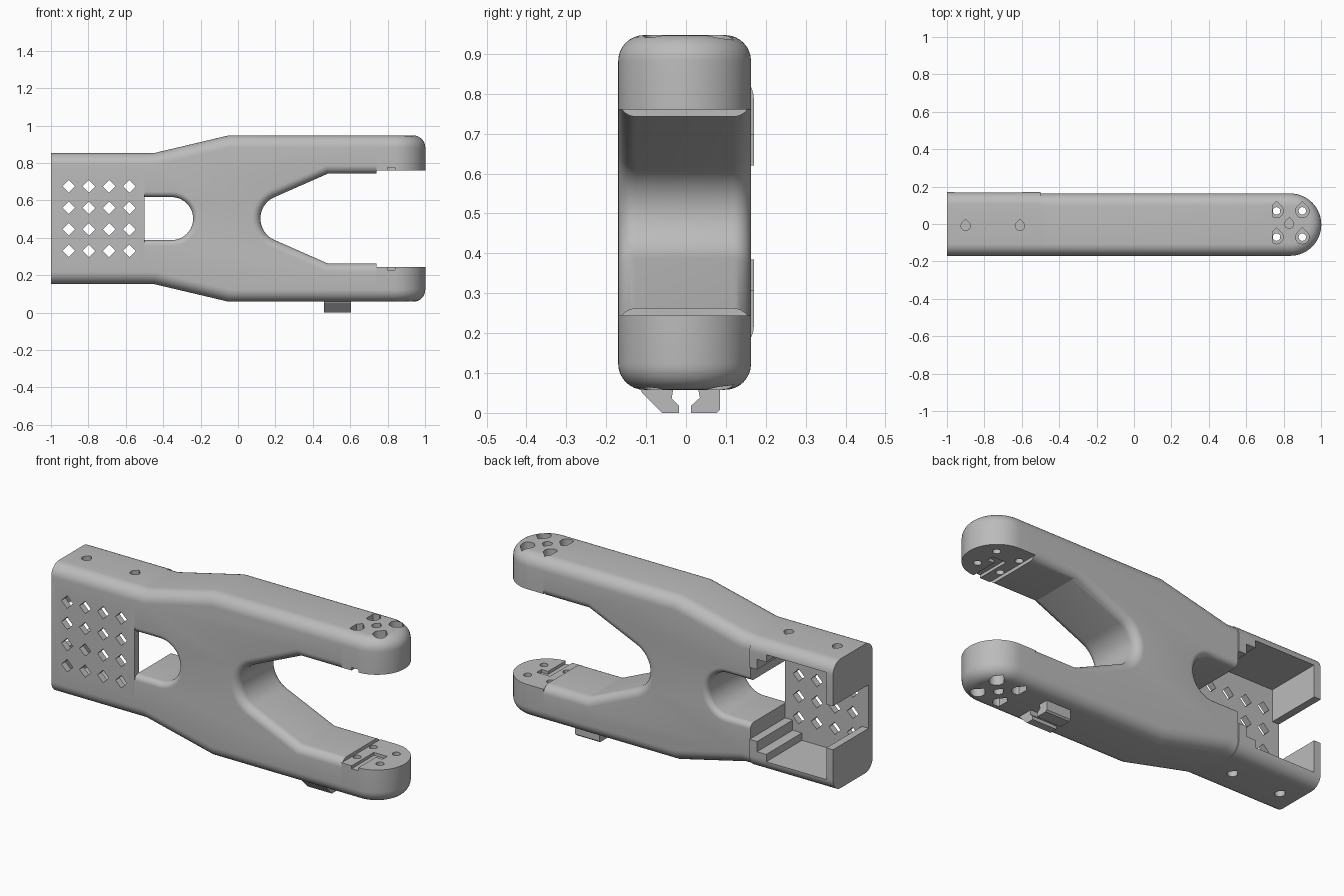
import bpy, bmesh, math

old = bpy.data.objects.get("Cube")
if old:
    bpy.data.objects.remove(old, do_unlink=True)

C = 0.5025               # mid height of the symmetric frame
FRONT, BACK = -0.17, 0.163
YC = (FRONT + BACK) / 2
R = (BACK - FRONT) / 2   # half thickness
OUT, IN, PAD = 0.4445, 0.24, 0.258   # arm half heights
FILLET = 0.065
TIP_X, ARM_END, SPLIT = 0.835, 0.74, -0.5

grey = bpy.data.materials.new("plain_grey")
grey.use_nodes = True
grey.diffuse_color = (0.5, 0.5, 0.5, 1)
grey.node_tree.nodes["Principled BSDF"].inputs["Base Color"].default_value = (0.5, 0.5, 0.5, 1)


def to_object(name, bm):
    bmesh.ops.recalc_face_normals(bm, faces=bm.faces)
    mesh = bpy.data.meshes.new(name)
    bm.to_mesh(mesh)
    bm.free()
    mesh.materials.append(grey)
    obj = bpy.data.objects.new(name, mesh)
    bpy.context.collection.objects.link(obj)
    return obj


def prism_mesh(pts, axis, lo, hi):
    """Extrude a 2D outline along one axis."""
    place = {"x": lambda a, b, d: (d, a, b),
             "y": lambda a, b, d: (a, d, b),
             "z": lambda a, b, d: (a, b, d)}[axis]
    bm = bmesh.new()
    low = [bm.verts.new(place(a, b, lo)) for a, b in pts]
    high = [bm.verts.new(place(a, b, hi)) for a, b in pts]
    bm.faces.new(low)
    bm.faces.new(high)
    for i in range(len(pts)):
        j = (i + 1) % len(pts)
        bm.faces.new((low[i], low[j], high[j], high[i]))
    bmesh.ops.recalc_face_normals(bm, faces=bm.faces)
    return bm


def prism(name, pts, axis, lo, hi):
    return to_object(name, prism_mesh(pts, axis, lo, hi))


def box(x0, x1, y0, y1, z0, z1):
    return prism("cutter", [(x0, y0), (x1, y0), (x1, y1), (x0, y1)], "z", z0, z1)


def arc(cx, cy, r, a0, a1, n):
    angles = [math.radians(a0 + (a1 - a0) * i / n) for i in range(n + 1)]
    return [(cx + r * math.cos(a), cy + r * math.sin(a)) for a in angles]


def teardrop(x, y, r):
    return arc(x, y, r, 135, 405, 18) + [(x, y + r * 1.41)]


def round_edges(bm, rule, radius):
    edges = [e for e in bm.edges if rule(*[v.co for v in e.verts])]
    bmesh.ops.bevel(bm, geom=edges, offset=radius, offset_type="OFFSET",
                    segments=8, profile=0.5, affect="EDGES", clamp_overlap=False)


def cut(target, cutters):
    for c in cutters:
        mod = target.modifiers.new("cut", "BOOLEAN")
        mod.operation, mod.solver, mod.object = "DIFFERENCE", "EXACT", c
        bpy.context.view_layer.objects.active = target
        bpy.ops.object.modifier_apply(modifier=mod.name)
        bpy.data.objects.remove(c, do_unlink=True)


def finish(obj):
    bpy.ops.object.select_all(action="DESELECT")
    obj.select_set(True)
    bpy.context.view_layer.objects.active = obj
    bpy.ops.object.shade_smooth_by_angle(angle=math.radians(22))


# Forked frame: half outline, mirrored about the mid height
half = arc(0.245, 0, 0.125, 180, 114, 8)
half += [(0.48, IN), (ARM_END, IN), (ARM_END, OUT), (-0.05, OUT), (-0.45, 0.35), (SPLIT, 0.35)]
half += [(SPLIT, 0.115)] + arc(-0.355, 0, 0.115, 90, 0, 10)
outline = half + [(x, -z) for x, z in reversed(half[1:-1])]
bm = prism_mesh([(x, C + z) for x, z in outline], "y", FRONT, BACK)


def rim(test):
    def rule(a, b):
        flat = abs(a.y - b.y) < 1e-5 and min(abs(a.y - FRONT), abs(a.y - BACK)) < 1e-4
        end = abs(a.x - b.x) < 1e-5 and min(abs(a.x - SPLIT), abs(a.x - ARM_END)) < 1e-4
        return flat and not end and test((a.x + b.x) / 2, abs((a.z + b.z) / 2 - C))
    return rule


round_edges(bm, rim(lambda x, h: h > 0.34), FILLET)
round_edges(bm, rim(lambda x, h: x > 0.1 and h < 0.3), 0.045)
round_edges(bm, rim(lambda x, h: x < -0.2 and h < 0.2), 0.03)
frame = to_object("forked_frame", bm)
finish(frame)

# Rounded arm tips with mounting pads
for side, name in ((1, "upper_arm_tip"), (-1, "lower_arm_tip")):
    section = [(R, PAD)] + arc(R - FILLET, OUT - FILLET, FILLET, 0, 90, 8)
    bm = bmesh.new()
    for r, h in section:
        plan = arc(TIP_X, YC, r, -90, 90, 32) + [(ARM_END, YC + r), (ARM_END, YC - r)]
        for x, y in plan:
            bm.verts.new((x, y, C + side * h))
    bmesh.ops.convex_hull(bm, input=bm.verts[:])
    bmesh.ops.delete(bm, geom=[v for v in bm.verts if not v.link_faces], context="VERTS")
    bmesh.ops.dissolve_limit(bm, angle_limit=0.005, verts=bm.verts[:], edges=bm.edges[:])
    tip = to_object(name, bm)

    def span(h0, h1):
        return sorted((C + side * h0, C + side * h1))

    cutters = []
    # Four counterbored screw holes and a blind centre hole
    for x in (0.762, 0.9):
        for y in (-0.07, 0.07):
            cutters.append(prism("cutter", teardrop(x, y, 0.036), "z", *span(PAD + 0.06, 0.5)))
            cutters.append(prism("cutter", arc(x, y, 0.02, 0, 345, 23), "z", *span(0.2, PAD + 0.08)))
    cutters.append(prism("cutter", teardrop(0.83, 0, 0.024), "z", *span(OUT - 0.06, 0.5)))
    # Hooked wire channel across the pad
    hook = [(0.8, -0.2), (0.84, -0.2), (0.84, -0.02), (0.88, -0.02), (0.88, 0.02), (0.8, 0.02)]
    cutters.append(prism("cutter", hook, "z", *span(0.2, PAD + 0.016)))
    cut(tip, cutters)
    finish(tip)

# Handle housing at the closed end
H = 0.35
bm = prism_mesh([(FRONT, C - H), (0.17, C - H), (0.17, C + H), (FRONT, C + H)], "x", -1, SPLIT)
round_edges(bm, lambda a, b: abs(a.x - b.x) > 0.1, FILLET)
housing = to_object("housing", bm)
INNER = FRONT + 0.035
# Stepped cavity open to the back, notch through the end wall
cutters = [box(x0, x1, INNER, 0.3, C - h, C + h) for x0, x1, h in
           ((-0.96, -0.6, 0.29), (-0.96, -0.545, 0.25), (-0.96, -0.48, 0.195), (-1.1, -0.95, 0.118))]
# Diamond vents in the front plate
for i in range(4):
    for j in range(4):
        centre = (-0.905 + 0.108 * i, C + (j - 1.5) * 0.115)
        cutters.append(prism("cutter", arc(*centre, 0.034, 0, 270, 3), "y", -0.3, INNER + 0.05))
# Blind screw holes above and below
for x in (-0.9, -0.61):
    for side in (1, -1):
        z0, z1 = sorted((C + side * 0.31, C + side * 0.4))
        cutters.append(prism("cutter", teardrop(x, -0.01, 0.025), "z", z0, z1))
cut(housing, cutters)
finish(housing)

# Cable clip hooks under the lower arm
hooks = {
    "front_clip_hook": [(-0.12, 0.07), (-0.11, 0.05), (-0.06, 0), (-0.018, 0), (-0.018, 0.018),
                        (-0.036, 0.036), (-0.03, 0.07)],
    "back_clip_hook": [(0.085, 0.07), (0.085, 0.008), (0.077, 0), (0.013, 0), (0.013, 0.018),
                       (0.035, 0.038), (0.028, 0.07)],
}
for name, pts in hooks.items():
    prism(name, pts, "x", 0.46, 0.605)
